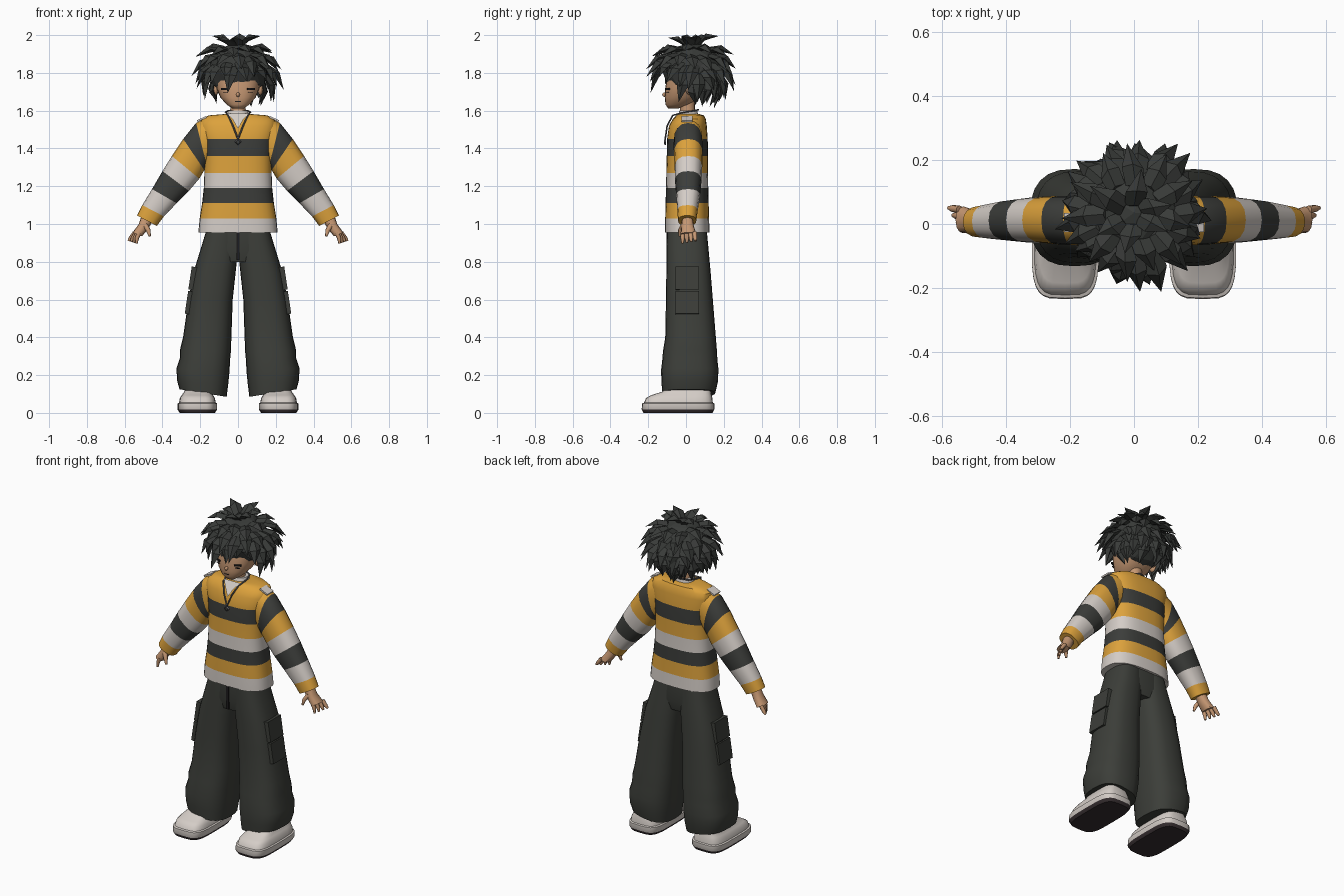
import bpy, bmesh, math, random
from math import sin, cos, pi, radians
from mathutils import Vector, Matrix, Euler

random.seed(7)
cube = bpy.data.objects.get("Cube")
if cube:
    bpy.data.objects.remove(cube, do_unlink=True)


def material(name, r, g, b):
    m = bpy.data.materials.new(name)
    m.use_nodes = True
    m.diffuse_color = (r, g, b, 1)
    bsdf = m.node_tree.nodes["Principled BSDF"]
    bsdf.inputs["Base Color"].default_value = (r, g, b, 1)
    bsdf.inputs["Roughness"].default_value = 0.8
    return m


YELLOW = material("mustard_yellow", 0.72, 0.36, 0.045)
DARK = material("charcoal_stripe", 0.045, 0.047, 0.043)
WHITE = material("warm_white", 0.66, 0.61, 0.57)
TROUSER = material("charcoal_trouser", 0.045, 0.048, 0.041)
HAIR = material("black_hair", 0.04, 0.043, 0.04)
SKIN = material("tan_skin", 0.56, 0.31, 0.17)
SOLE = material("sole_brown", 0.035, 0.026, 0.028)
INK = material("ink_black", 0.012, 0.011, 0.012)
METAL = material("grey_metal", 0.12, 0.12, 0.13)


def finish(name, bm, mats, smooth=None):
    bmesh.ops.recalc_face_normals(bm, faces=bm.faces)
    mesh = bpy.data.meshes.new(name)
    bm.to_mesh(mesh)
    bm.free()
    for m in mats:
        mesh.materials.append(m)
    obj = bpy.data.objects.new(name, mesh)
    bpy.context.scene.collection.objects.link(obj)
    if smooth:
        bpy.ops.object.select_all(action='DESELECT')
        obj.select_set(True)
        bpy.context.view_layer.objects.active = obj
        bpy.ops.object.shade_smooth_by_angle(angle=radians(smooth))
    return obj


def bridge(bm, loops, bands=None):
    """Skin vertex loops into a closed tube, one material index per band."""
    n = len(loops[0])
    for i in range(len(loops) - 1):
        for k in range(n):
            j = (k + 1) % n
            f = bm.faces.new((loops[i][k], loops[i][j], loops[i + 1][j], loops[i + 1][k]))
            f.material_index = bands[i] if bands else 0
    bm.faces.new(loops[0]).material_index = bands[0] if bands else 0
    bm.faces.new(loops[-1]).material_index = bands[-1] if bands else 0


def loft(name, rings, mats, bands=None, side=1, power=2.4, seg=24, smooth=40):
    """Each ring: outer x, outer z, inner x, inner z, front y, back y."""
    bm = bmesh.new()
    loops = []
    for ox, oz, ix, iz, y0, y1 in rings:
        loop = []
        for k in range(seg):
            a = 2 * pi * k / seg
            c = math.copysign(abs(cos(a)) ** (2 / power), cos(a))
            s = math.copysign(abs(sin(a)) ** (2 / power), sin(a))
            x = (ox + ix) / 2 + c * (ox - ix) / 2
            z = (oz + iz) / 2 + c * (oz - iz) / 2
            y = (y0 + y1) / 2 + s * (y1 - y0) / 2
            loop.append(bm.verts.new((x * side, y, z)))
        loops.append(loop)
    bridge(bm, loops, bands)
    return finish(name, bm, mats, smooth)


def level(z, half, y0, y1):
    return (half, z, -half, z, y0, y1)


def tube(name, points, radii, mat, side=1, seg=8):
    bm = bmesh.new()
    pts = [Vector((p[0] * side, p[1], p[2])) for p in points]
    loops = []
    for i, p in enumerate(pts):
        d = pts[min(i + 1, len(pts) - 1)] - pts[max(i - 1, 0)]
        q = d.to_track_quat('Z', 'Y')
        loops.append([bm.verts.new(p + q @ Vector((cos(a), sin(a), 0)) * radii[i])
                      for a in (2 * pi * k / seg for k in range(seg))])
    bridge(bm, loops)
    return finish(name, bm, [mat], 50)


def box(name, size, loc, mat, rot=(0, 0, 0)):
    bm = bmesh.new()
    m = Matrix.Translation(loc) @ Euler(rot).to_matrix().to_4x4() @ Matrix.Diagonal((*size, 1))
    bmesh.ops.create_cube(bm, size=1, matrix=m)
    return finish(name, bm, [mat])


def ball(name, size, loc, mat):
    bm = bmesh.new()
    m = Matrix.Translation(loc) @ Matrix.Diagonal((*size, 1))
    bmesh.ops.create_uvsphere(bm, u_segments=14, v_segments=8, radius=1, matrix=m)
    return finish(name, bm, [mat], 50)


# Striped sweater body
STRIPES = [YELLOW, DARK, WHITE]
loft("sweater_body", [
    level(0.955, 0.21, -0.11, 0.125), level(1.03, 0.203, -0.11, 0.122),
    level(1.11, 0.19, -0.108, 0.12), level(1.19, 0.181, -0.106, 0.118),
    level(1.27, 0.178, -0.104, 0.116), level(1.36, 0.178, -0.102, 0.116),
    level(1.45, 0.187, -0.1, 0.115), level(1.52, 0.203, -0.09, 0.11),
    level(1.555, 0.193, -0.07, 0.105), level(1.575, 0.155, -0.05, 0.095),
    level(1.582, 0.07, -0.045, 0.07)],
    STRIPES, [2, 0, 1, 2, 0, 1, 0, 0, 0, 0], power=2.7, seg=32)

# Undershirt collar and its V at the front
loft("undershirt_collar", [level(1.55, 0.068, -0.05, 0.07), level(1.6, 0.052, -0.035, 0.06)], [WHITE])
bm = bmesh.new()
bm.faces.new([bm.verts.new(p) for p in (
    (-0.058, -0.056, 1.585), (-0.03, -0.082, 1.556), (0, -0.104, 1.505),
    (0.03, -0.082, 1.556), (0.058, -0.056, 1.585))])
finish("undershirt_front", bm, [WHITE])

# Neck and head
tube("neck", [(0, 0.012, 1.54), (0, 0.008, 1.6), (0, 0.005, 1.67)], [0.045, 0.039, 0.042], SKIN, seg=16)
loft("head", [
    level(1.612, 0.03, -0.095, -0.04), level(1.632, 0.06, -0.108, 0.02),
    level(1.67, 0.094, -0.112, 0.07), level(1.72, 0.114, -0.11, 0.11),
    level(1.78, 0.125, -0.1, 0.14), level(1.86, 0.12, -0.08, 0.14),
    level(1.92, 0.08, -0.04, 0.1)], [SKIN], power=2.4, smooth=60)
ball("nose", (0.01, 0.014, 0.012), (0, -0.112, 1.685), SKIN)
box("mouth", (0.03, 0.008, 0.004), (0, -0.108, 1.648), INK)

# Necklace
cord = [(0, 0.066, 1.605), (0.05, 0.045, 1.6), (0.066, -0.01, 1.592),
        (0.052, -0.07, 1.575), (0.027, -0.1, 1.52), (0, -0.11, 1.45)]
bm = bmesh.new()
bmesh.ops.create_cone(bm, segments=4, radius1=0.018, radius2=0.012, depth=0.01,
                      matrix=Matrix.Translation((0, -0.112, 1.435)) @ Matrix.Rotation(pi / 2, 4, 'X'))
finish("pendant", bm, [METAL])

# Hips and fly
loft("hips", [
    level(0.8, 0.17, -0.085, 0.1), level(0.86, 0.19, -0.1, 0.115),
    level(0.97, 0.165, -0.1, 0.11)], [TROUSER], power=2.6)
box("fly", (0.018, 0.009, 0.15), (0, -0.1, 0.885), INK)

for side, word in ((1, "left"), (-1, "right")):
    # Sleeve with stripes square to the arm
    loft(word + "_sleeve", [
        (0.16, 1.565, 0.12, 1.36, -0.06, 0.085), (0.222, 1.535, 0.165, 1.31, -0.066, 0.088),
        (0.29, 1.45, 0.178, 1.285, -0.064, 0.088), (0.35, 1.36, 0.205, 1.24, -0.06, 0.086),
        (0.4, 1.28, 0.26, 1.175, -0.058, 0.082), (0.455, 1.185, 0.325, 1.11, -0.052, 0.074),
        (0.507, 1.1, 0.392, 1.04, -0.046, 0.062), (0.535, 1.045, 0.43, 0.99, -0.042, 0.055)],
        STRIPES, [0, 1, 0, 2, 1, 2, 0], side, seg=16)
    box(word + "_shoulder_patch", (0.055, 0.06, 0.009), (0.192 * side, 0.005, 1.556), WHITE, (0, 0.43 * side, 0))

    # Hand
    loft(word + "_palm", [
        (0.512, 1.04, 0.455, 1.01, -0.02, 0.035), (0.525, 1.0, 0.475, 0.975, -0.026, 0.042),
        (0.558, 0.955, 0.508, 0.935, -0.028, 0.055)], [SKIN], None, side, seg=12)
    for i, finger in enumerate(("index", "middle", "ring", "little")):
        y = -0.017 + 0.021 * i
        tube(f"{word}_{finger}_finger",
             [(0.522 + 0.008 * i, y, 0.955), (0.535 + 0.011 * i, y * 1.05, 0.925), (0.538 + 0.014 * i, y * 1.1, 0.896 + 0.005 * i)],
             [0.012, 0.011, 0.006], SKIN, side)
    tube(word + "_thumb", [(0.492, -0.012, 0.995), (0.474, -0.03, 0.965), (0.467, -0.035, 0.935)],
         [0.015, 0.012, 0.006], SKIN, side)

    # Baggy trouser leg
    loft(word + "_trouser_leg", [
        (0.31, 0.125, 0.06, 0.085, -0.125, 0.155), (0.322, 0.17, 0.052, 0.15, -0.13, 0.168),
        (0.326, 0.235, 0.045, 0.22, -0.132, 0.172), (0.308, 0.29, 0.042, 0.28, -0.125, 0.166),
        (0.308, 0.33, 0.038, 0.32, -0.122, 0.164), (0.291, 0.4, 0.035, 0.4, -0.11, 0.158),
        (0.262, 0.6, 0.028, 0.6, -0.106, 0.142), (0.234, 0.75, 0.012, 0.75, -0.104, 0.13),
        (0.2, 0.86, 0, 0.86, -0.103, 0.12), (0.168, 0.965, 0, 0.965, -0.1, 0.11)],
        [TROUSER], None, side, power=2.6, smooth=35)
    for part, x, z in (("upper", 0.236, 0.712), ("lower", 0.255, 0.583)):
        box(f"{word}_{part}_pocket", (0.036, 0.125, 0.122), (x * side, 0.007, z), TROUSER, (0, -0.15 * side, 0))

    # Shoe: dark tread, pale midsole and rounded upper
    loft(word + "_shoe", [
        (0.308, 0, 0.122, 0, -0.225, 0.14), (0.32, 0.018, 0.11, 0.018, -0.235, 0.15),
        (0.32, 0.05, 0.11, 0.05, -0.232, 0.15), (0.312, 0.054, 0.118, 0.054, -0.222, 0.142),
        (0.308, 0.078, 0.122, 0.078, -0.212, 0.14), (0.298, 0.094, 0.132, 0.094, -0.185, 0.136),
        (0.285, 0.112, 0.145, 0.112, -0.125, 0.132), (0.27, 0.16, 0.16, 0.16, -0.07, 0.12)],
        [SOLE, WHITE], [0, 1, 1, 1, 1, 1, 1], side, power=4, seg=28)

    # Facial details, ear and half of the cord
    box(word + "_eye", (0.042, 0.009, 0.009), (0.068 * side, -0.098, 1.715), INK, (0, 0, 0.4 * side))
    box(word + "_lower_lid", (0.026, 0.009, 0.003), (0.066 * side, -0.099, 1.698), INK, (0, 0, 0.4 * side))
    ball(word + "_ear", (0.014, 0.024, 0.034), (0.118 * side, 0.022, 1.715), SKIN)
    tube(word + "_necklace_cord", cord, [0.0045] * len(cord), METAL, side, 6)

# Hair: faceted cap under rows of pointed locks falling from the crown
CENTRE, RADII = Vector((0, 0.035, 1.81)), Vector((0.16, 0.16, 0.152))
bm = bmesh.new()
bmesh.ops.create_icosphere(bm, subdivisions=2, radius=1,
                           matrix=Matrix.Translation(CENTRE) @ Matrix.Diagonal((*RADII, 1)))
finish("hair_cap", bm, [HAIR])


def lock(bm, polar, azimuth, length, lift):
    """Curved four-sided blade; azimuth zero points to the front."""
    normal = Vector((sin(polar) * sin(azimuth), -sin(polar) * cos(azimuth), cos(polar)))
    down = Vector((cos(polar) * sin(azimuth), -cos(polar) * cos(azimuth), -sin(polar)))
    across = normal.cross(down)
    down = (down + across * random.uniform(-0.35, 0.35)).normalized()
    root = CENTRE + normal * RADII * 0.9
    middle = root + (normal * (lift + 0.25) + down * 0.8) * length * 0.45
    tip = root + (normal * lift + down) * length
    tip.z = min(tip.z, 1.995)
    loops = []
    for p, w in ((root, 0.03), (middle, 0.034)):
        loops.append([bm.verts.new(p + o) for o in (across * w, normal * w * 0.6, -across * w, -normal * w * 0.5)])
    bridge(bm, loops[:2])
    end = bm.verts.new(tip)
    for k in range(4):
        bm.faces.new((loops[1][k], loops[1][(k + 1) % 4], end))


bm = bmesh.new()
ROWS = [(12, 6, 0.1, 0.75), (34, 11, 0.13, 0.42), (56, 16, 0.14, 0.4),
        (76, 20, 0.14, 0.42), (94, 22, 0.13, 0.42), (112, 22, 0.12, 0.3)]
for row, (polar, count, length, lift) in enumerate(ROWS):
    for i in range(count):
        turn = 360 * (i + 0.5 * (row % 2)) / count + random.uniform(-6, 6)
        front = abs((turn + 180) % 360 - 180)
        # Keep the face clear below the fringe
        if (polar > 90 and front < 62) or (polar > 100 and front < 85):
            continue
        size = length * random.uniform(0.8, 1.15)
        if polar > 70 and 14 < front < 55:
            size *= 0.72
        lock(bm, radians(polar + random.uniform(-5, 5)), radians(turn), size, lift)
finish("hair_locks", bm, [HAIR])
